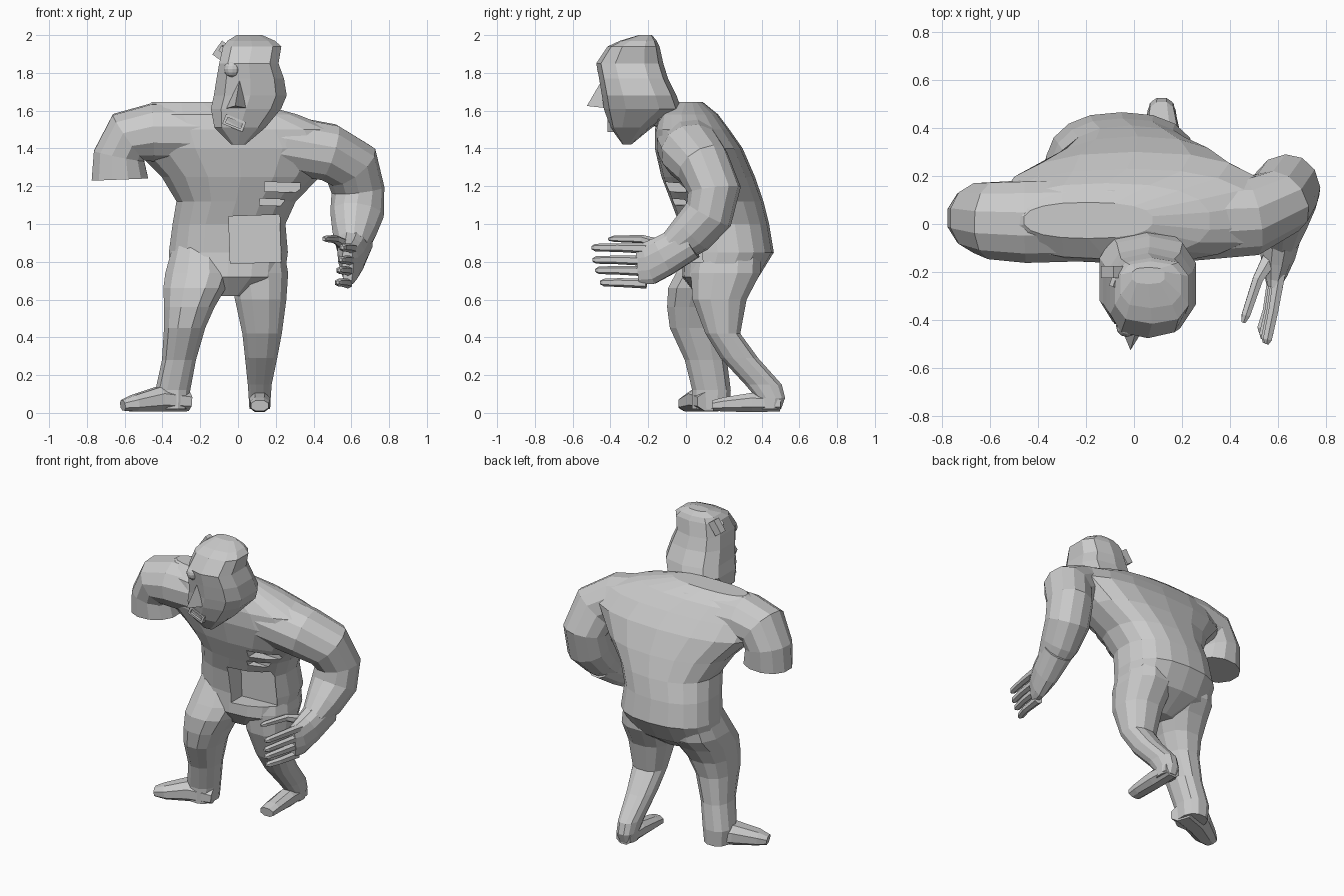
import bpy, bmesh, math
from mathutils import Vector, Matrix, Euler


def make(name, bm):
    bmesh.ops.recalc_face_normals(bm, faces=bm.faces)
    me = bpy.data.meshes.new(name)
    bm.to_mesh(me)
    bm.free()
    ob = bpy.data.objects.new(name, me)
    bpy.context.collection.objects.link(ob)
    return ob


def unit_ring(n, p):
    pts = []
    for i in range(n):
        a = 2 * math.pi * (i + 0.5) / n
        c, s = math.cos(a), math.sin(a)
        pts.append((math.copysign(abs(c) ** (2 / p), c), math.copysign(abs(s) ** (2 / p), s)))
    return pts


def skin(name, rings):
    bm = bmesh.new()
    vs = [[bm.verts.new(co) for co in r] for r in rings]
    n = len(vs[0])
    for a, b in zip(vs, vs[1:]):
        for i in range(n):
            j = (i + 1) % n
            bm.faces.new((a[i], a[j], b[j], b[i]))
    bm.faces.new(vs[0])
    bm.faces.new(vs[-1])
    return make(name, bm)


def loft(name, rows, n=14, p=2.4):
    """Stack of level sections: z, x min, x max, y min, y max."""
    rings = []
    for z, x0, x1, y0, y1 in rows:
        rings.append([((x0 + x1) / 2 + c * (x1 - x0) / 2, (y0 + y1) / 2 + s * (y1 - y0) / 2, z)
                      for c, s in unit_ring(n, p)])
    return skin(name, rings)


def tube(name, rows, v, n=12, p=2.3):
    """Sweep along a path: x, y, z, half width, half width along v."""
    pts = [Vector(r[:3]) for r in rows]
    v = Vector(v)
    prev, rings = None, []
    for i, r in enumerate(rows):
        t = (pts[min(i + 1, len(pts) - 1)] - pts[max(i - 1, 0)]).normalized()
        if prev is not None:
            v = prev.rotation_difference(t) @ v
        v = (v - t * v.dot(t)).normalized()
        u = t.cross(v)
        prev = t
        rings.append([pts[i] + u * c * r[3] + v * s * r[4] for c, s in unit_ring(n, p)])
    return skin(name, rings)


def box(name, loc, size, rot=(0, 0, 0)):
    bm = bmesh.new()
    m = Matrix.LocRotScale(Vector(loc), Euler([math.radians(a) for a in rot]), Vector(size))
    bmesh.ops.create_cube(bm, size=1, matrix=m)
    return make(name, bm)


def boolean(ob, other, op):
    bpy.context.view_layer.objects.active = ob
    m = ob.modifiers.new(op, 'BOOLEAN')
    m.operation, m.solver, m.object = op, 'EXACT', other
    bpy.ops.object.modifier_apply(modifier=m.name)
    bpy.data.objects.remove(other)


# torso
body = loft("body", [
    (0.62, -0.16, 0.06, 0.06, 0.24), (0.72, -0.36, 0.25, -0.02, 0.385),
    (0.85, -0.37, 0.268, -0.015, 0.465), (1.00, -0.35, 0.255, -0.035, 0.44),
    (1.12, -0.33, 0.31, -0.08, 0.41), (1.25, -0.41, 0.44, -0.13, 0.365),
    (1.40, -0.56, 0.57, -0.165, 0.30), (1.50, -0.58, 0.52, -0.165, 0.23),
    (1.58, -0.55, 0.32, -0.145, 0.17), (1.645, -0.46, 0.08, -0.06, 0.09)], n=18)

# shoulders: short sleeve stump on one side, whole arm on the other
arms = tube("arms", [
    (-0.625, 0.025, 1.235, 0.155, 0.14), (-0.63, 0.025, 1.36, 0.14, 0.15),
    (-0.58, 0.015, 1.46, 0.15, 0.165), (-0.45, 0.01, 1.485, 0.157, 0.175),
    (-0.1, 0.02, 1.48, 0.165, 0.175), (0.25, 0.02, 1.42, 0.157, 0.175),
    (0.48, 0.03, 1.38, 0.155, 0.165), (0.60, 0.09, 1.31, 0.155, 0.145),
    (0.635, 0.15, 1.18, 0.14, 0.14), (0.63, 0.12, 1.05, 0.142, 0.13),
    (0.615, 0.03, 0.95, 0.115, 0.12), (0.605, -0.06, 0.875, 0.08, 0.095)],
    v=(0, 1, 0), p=2.1)
hand = tube("hand", [
    (0.62, 0.02, 0.91, 0.095, 0.10), (0.60, -0.12, 0.83, 0.075, 0.11),
    (0.59, -0.20, 0.79, 0.05, 0.115), (0.58, -0.255, 0.785, 0.03, 0.11)], v=(0, 0, 1))

# legs and feet
right_leg = loft("right_leg", [
    (0.90, 0.0, 0.24, 0.05, 0.40), (0.74, -0.05, 0.27, 0.02, 0.40),
    (0.60, -0.02, 0.26, 0.03, 0.325), (0.42, 0.02, 0.235, 0.10, 0.29),
    (0.29, 0.035, 0.21, 0.18, 0.385), (0.15, 0.05, 0.18, 0.31, 0.51),
    (0.08, 0.055, 0.175, 0.37, 0.527), (0.02, 0.06, 0.17, 0.38, 0.505)], n=12)
left_leg = loft("left_leg", [
    (0.90, -0.345, -0.06, 0.03, 0.40), (0.74, -0.39, -0.03, -0.06, 0.38),
    (0.66, -0.40, -0.06, -0.10, 0.31), (0.56, -0.395, -0.12, -0.105, 0.25),
    (0.45, -0.395, -0.17, -0.09, 0.22), (0.28, -0.405, -0.22, -0.01, 0.22),
    (0.12, -0.44, -0.25, 0.03, 0.24), (0.02, -0.43, -0.26, 0.03, 0.235)], n=12)
right_foot = tube("right_foot", [
    (0.115, 0.50, 0.05, 0.055, 0.045), (0.115, 0.35, 0.055, 0.06, 0.055),
    (0.115, 0.20, 0.045, 0.055, 0.04), (0.115, 0.14, 0.038, 0.05, 0.03)], v=(0, 0, 1), n=8)
left_foot = tube("left_foot", [
    (-0.27, 0.14, 0.06, 0.09, 0.055), (-0.42, 0.09, 0.072, 0.09, 0.07),
    (-0.55, 0.02, 0.05, 0.07, 0.047), (-0.61, 0.0, 0.04, 0.045, 0.03)], v=(0, 0, 1), n=8)
for part in (arms, hand, right_leg, left_leg, right_foot, left_foot):
    boolean(body, part, 'UNION')

# belly recess and chest slots
boolean(body, box("cutter", (0.09, -0.05, 0.92), (0.27, 0.30, 0.25), (0, -2, 0)), 'DIFFERENCE')
for z, x, w, h in ((1.195, 0.235, 0.19, 0.05), (1.115, 0.18, 0.13, 0.035)):
    boolean(body, box("cutter", (x, -0.1, z), (w, 0.20, h), (0, 2, 0)), 'DIFFERENCE')

# fingers and thumb
for i, (z, tip) in enumerate(((0.875, -0.50), (0.81, -0.495), (0.755, -0.48), (0.69, -0.455))):
    x = 0.605 - 0.008 * i
    tube("finger", [(x, -0.21, z - 0.005, 0.027, 0.027), (x - 0.025, -0.36, z, 0.023, 0.023),
                    (x - 0.05, tip + 0.02, z, 0.021, 0.02), (x - 0.053, tip, z, 0.009, 0.009)],
         v=(0, 0, 1), n=6)
tube("thumb", [(0.58, -0.12, 0.88, 0.04, 0.035), (0.515, -0.23, 0.92, 0.024, 0.022),
               (0.465, -0.38, 0.922, 0.02, 0.017), (0.455, -0.41, 0.92, 0.009, 0.008)],
     v=(0, 0, 1), n=6)

# head and neck
loft("head", [
    (1.42, -0.035, 0.04, -0.335, -0.29), (1.51, -0.13, 0.15, -0.40, -0.18),
    (1.61, -0.15, 0.235, -0.435, -0.025), (1.68, -0.135, 0.265, -0.445, -0.05),
    (1.77, -0.12, 0.25, -0.46, -0.095), (1.85, -0.105, 0.22, -0.475, -0.12),
    (1.94, -0.085, 0.235, -0.415, -0.14), (1.97, -0.06, 0.20, -0.35, -0.155),
    (2.0, -0.01, 0.13, -0.25, -0.18)], n=10, p=2.8)
tube("neck", [(0.03, 0.03, 1.52, 0.12, 0.10), (0.05, -0.18, 1.60, 0.11, 0.07)], v=(0, 0, 1), n=8)

# nose
bm = bmesh.new()
for co in ((0.01, -0.44, 1.77), (-0.07, -0.39, 1.61), (0.07, -0.39, 1.61),
           (-0.015, -0.525, 1.625), (0.01, -0.36, 1.68)):
    bm.verts.new(co)
bmesh.ops.convex_hull(bm, input=bm.verts)
make("nose", bm)

# eye
bm = bmesh.new()
bmesh.ops.create_uvsphere(bm, u_segments=12, v_segments=8, radius=0.045,
                          matrix=Matrix.Translation((-0.03, -0.425, 1.82)))
make("eye", bm)

# brow pieces and framed mouth
box("brow_block", (-0.09, -0.20, 1.92), (0.05, 0.05, 0.09), (0, 35, 0))
box("brow_strip", (-0.045, -0.25, 1.90), (0.11, 0.05, 0.03), (0, 35, -20))
mouth = box("mouth", (-0.02, -0.385, 1.535), (0.115, 0.06, 0.055), (0, 22, 0))
boolean(mouth, box("cutter", (-0.02, -0.43, 1.535), (0.085, 0.06, 0.03), (0, 22, 0)), 'DIFFERENCE')
